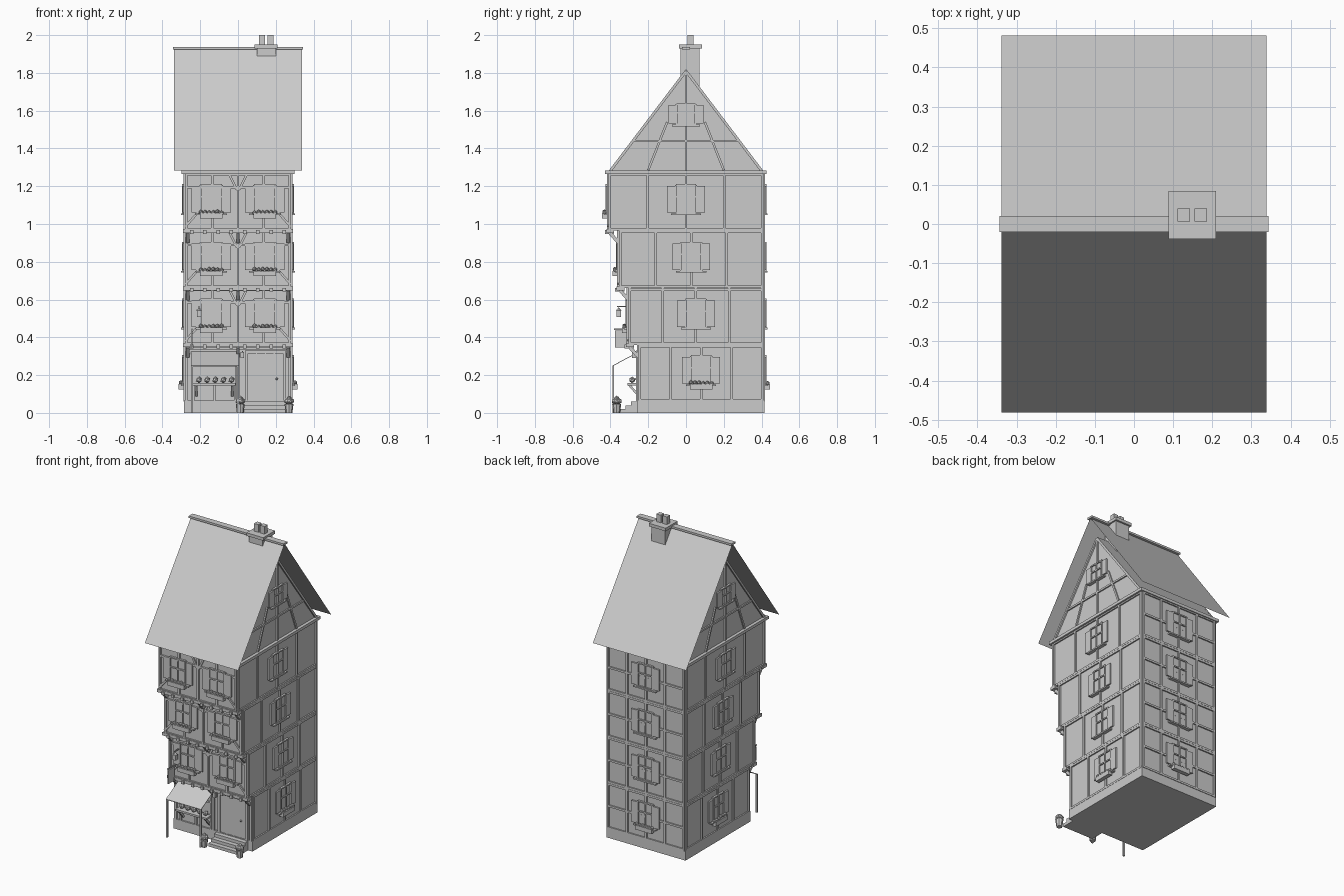
import bpy, bmesh, math, random
from mathutils import Matrix, Vector

if "Cube" in bpy.data.objects:
    bpy.data.objects.remove(bpy.data.objects["Cube"])

random.seed(4)
parts = {}
I = Matrix.Identity(4)


def bm_of(name):
    return parts.setdefault(name, bmesh.new())


def box(name, x0, x1, y0, y1, z0, z1, M=I):
    T = Matrix.Translation(((x0 + x1) / 2, (y0 + y1) / 2, (z0 + z1) / 2))
    S = Matrix.Diagonal((x1 - x0, y1 - y0, z1 - z0, 1))
    bmesh.ops.create_cube(bm_of(name), size=1, matrix=M @ T @ S)


def bar(name, p, q, w, d, M=I):
    """Rectangular bar from p to q, w wide and d deep."""
    p, q = Vector(p), Vector(q)
    v = q - p
    side = Vector((0, 1, 0)).cross(v)
    side = side.normalized() if side.length > 1e-6 else Vector((1, 0, 0))
    z = v.normalized()
    R = Matrix((side, z.cross(side), z)).transposed().to_4x4()
    S = Matrix.Diagonal((w, d, v.length, 1))
    bmesh.ops.create_cube(bm_of(name), size=1, matrix=M @ Matrix.Translation((p + q) / 2) @ R @ S)


def ball(name, c, r, M=I):
    bmesh.ops.create_icosphere(bm_of(name), subdivisions=1, radius=r, matrix=M @ Matrix.Translation(c))


def cone(name, c, r1, r2, h, n=8):
    bmesh.ops.create_cone(bm_of(name), cap_ends=True, segments=n, radius1=r1, radius2=r2,
                          depth=h, matrix=Matrix.Translation(c))


def prism(name, profile, x0, x1):
    """Extrude a (y, z) profile along x."""
    bm = bm_of(name)
    f = bm.faces.new([bm.verts.new((x0, y, z)) for y, z in profile])
    r = bmesh.ops.extrude_face_region(bm, geom=[f])
    vs = [g for g in r['geom'] if isinstance(g, bmesh.types.BMVert)]
    bmesh.ops.translate(bm, verts=vs, vec=(x1 - x0, 0, 0))
    bmesh.ops.recalc_face_normals(bm, faces=bm.faces)


def facade(angle, x, y):
    # local x runs along the wall, local -y points outwards
    return Matrix.Translation((x, y, 0)) @ Matrix.Rotation(math.radians(angle), 4, 'Z')


def flower_box(M, u, z):
    box('flower_boxes', u - .06, u + .06, -.034, -.008, z, z + .028, M)
    for i in range(6):
        ball('flowers', (u - .055 + i * .022, -.022, z + .034 + random.uniform(-.004, .004)), .012, M)


def window(M, u, z, h=.15, w=.2, flowers=False):
    a, b = w * .27, w / 2
    box('window_panes', u - a, u + a, -.008, 0, z, z + h, M)
    for s in (-1, 1):
        bar('window_frames', (u + s * a, -.009, z), (u + s * a, -.009, z + h), .01, .014, M)
        box('shutters', u + min(s * a, s * b), u + max(s * a, s * b), -.014, -.004, z + .004, z + h - .006, M)
    bar('window_frames', (u, -.009, z), (u, -.009, z + h), .007, .012, M)
    for f in (.0, .58, 1):
        bar('window_frames', (u - a, -.009, z + h * f), (u + a, -.009, z + h * f), .008, .013, M)
    box('window_sills', u - b * .8, u + b * .8, -.022, 0, z - .01, z - .001, M)
    if flowers:
        flower_box(M, u, z - .028)


def timber(M, half, z0, z1, rails, braces):
    h = z1 - z0
    for f in (-1, -.5, 0, .5, 1):
        u = f * (half - .006)
        bar('timber_posts', (u, -.003, z0), (u, -.003, z1), .013, .012, M)
    for z in (z0 + .007, z1 - .007) + tuple(z0 + h * r for r in rails):
        bar('timber_rails', (-half, -.003, z), (half, -.003, z), .013, .011, M)
    if braces:
        for s in (-1, 1):
            bar('timber_braces', (s * half, -.003, z0 + .02), (s * (half - .08), -.003, z0 + .11), .012, .01, M)
            bar('timber_braces', (s * .005, -.003, z1 - .09), (s * .045, -.003, z1 - .01), .012, .01, M)


W, BACK = .28, .41
fronts = [-.25, -.305, -.355, -.41]
levels = [.06, .36, .66, .965, 1.27]

# Plinth and storeys, each one jettied out at the front
box('plinth', -.287, .287, -.26, .415, 0, .065)
for i, yf in enumerate(fronts):
    z0, z1 = levels[i], levels[i + 1]
    mid, half = (yf + BACK) / 2, (BACK - yf) / 2
    box('storey_walls', -W, W, yf, BACK, z0, z1)
    F, B = facade(0, 0, yf), facade(180, 0, BACK)
    sides = [facade(90, W, mid), facade(-90, -W, mid)]
    wz = levels[i] + .092
    timber(B, W, z0, z1, (.5,), False)
    window(B, 0, wz, flowers=(i == 0))
    for S in sides:
        timber(S, half, z0, z1, (), False)
        window(S, 0, wz, flowers=(i == 0))
    if i:
        timber(F, W, z0, z1, (.75,), True)
        for u in (-.142, .142):
            window(F, u, wz, w=.21, flowers=True)
        # Jetty beam, joist ends and corbels
        box('jetty_beams', -.292, .292, yf - .012, yf + .03, z0 - .012, z0 + .008)
        for k in range(8):
            u = -.245 + k * .07
            box('joist_ends', u - .009, u + .009, yf - .02, yf + .03, z0 - .018, z0 + .002)
        for u in (-.265, 0, .265):
            bar('corbels', (u, yf + .05, z0 - .06), (u, yf + .005, z0 - .01), .018, .018)
    else:
        for u in (-.273, 0, .273):
            bar('timber_posts', (u, -.003, z0), (u, -.003, z1), .016, .014, F)
        bar('timber_rails', (-W, -.003, z1 - .02), (W, -.003, z1 - .02), .014, .012, F)

# Eaves plate and gable
box('eaves_plate', -.3, .3, -.428, .425, 1.265, 1.284)
prism('gable_walls', [(-.41, 1.28), (.41, 1.28), (0, 1.82)], -W, W)
for a, x in ((90, W), (-90, -W)):
    G = facade(a, x, 0)
    bar('gable_timbers', (0, -.003, 1.28), (0, -.003, 1.8), .012, .012, G)
    bar('gable_timbers', (-.28, -.003, 1.44), (.28, -.003, 1.44), .012, .011, G)
    for s in (-1, 1):
        bar('gable_timbers', (s * .402, -.003, 1.28), (0, -.003, 1.81), .014, .014, G)
        bar('gable_timbers', (s * .2, -.003, 1.285), (s * .1, -.003, 1.54), .012, .01, G)
    window(G, 0, 1.527, h=.108, w=.185)

# Thin roof sheets and ridge cap
for s in (-1, 1):
    bm = bm_of('roof_front' if s < 0 else 'roof_back')
    c = [(-.338, 0, 1.93), (.338, 0, 1.93), (.338, s * .481, 1.283), (-.338, s * .481, 1.283)]
    bm.faces.new([bm.verts.new(v) for v in (c if s > 0 else c[::-1])])
    bm.normal_update()
    for f in bm.faces:
        if f.normal.z < 0:
            f.normal_flip()
box('ridge_cap', -.343, .343, -.02, .02, 1.925, 1.938)

# Chimney
box('chimney_shaft', .1, .2, -.03, .072, 1.72, 1.935)
box('chimney_cap', .088, .21, -.038, .084, 1.93, 1.95)
for x in (.127, .171):
    box('chimney_pots', x - .016, x + .016, .007, .039, 1.95, 2.0)

# Door with frame, planks, handle and steps
box('door', .05, .24, -.256, -.25, .065, .315)
for x in (.045, .245):
    box('door_frame', x - .008, x + .008, -.264, -.25, .06, .325)
box('door_frame', .037, .253, -.264, -.25, .315, .33)
for x in (.098, .145, .192):
    box('door_planks', x - .003, x + .003, -.259, -.255, .065, .315)
ball('door_handle', (.205, -.263, .18), .007)
for i in range(3):
    box('door_steps', .03, .255, -.35 + i * .03, -.255, i * .02, i * .02 + .02)

# Planters beside the steps
for x in (.012, .27):
    cone('planters', (x, -.367, .024), .018, .024, .048)
    for k in range(5):
        t = k * math.tau / 5
        ball('planter_leaves', (x + .012 * math.cos(t), -.367 + .012 * math.sin(t), .062), .017)
    ball('planter_leaves', (x, -.367, .076), .015)

# Market stall: awning, posts, counter, goods, shop opening
prism('awning', [(-.25, .325), (-.39, .25), (-.39, .246), (-.25, .321)], -.25, .005)
for x in (-.244, -.001):
    box('awning_posts', x - .005, x + .005, -.39, -.38, 0, .25)
box('shop_window', -.235, -.015, -.255, -.25, .16, .3)
for x in (-.235, -.125, -.015):
    box('shop_frame', x - .005, x + .005, -.262, -.25, .065, .31)
for z in (.155, .24, .305):
    box('shop_frame', -.24, -.01, -.262, -.25, z - .005, z + .005)
box('stall_counter', -.238, -.012, -.31, -.25, .145, .157)
for x in (-.22, -.03):
    bar('counter_brackets', (x, -.25, .09), (x, -.3, .147), .012, .012)
for k in range(5):
    ball('stall_goods', (-.206 + k * .043, -.285, .175), .017)

# Hanging lantern and sign beside the first storey, small door lamp
box('lantern_bracket', -.209, -.203, -.365, -.305, .56, .566)
box('lantern', -.218, -.194, -.368, -.344, .508, .542)
cone('lantern_roof', (-.206, -.356, .548), .018, .003, .014, 4)
box('lantern_bracket', -.208, -.204, -.358, -.354, .55, .563)
box('hanging_sign', -.248, -.24, -.377, -.312, .346, .435)
box('sign_bracket', -.247, -.241, -.38, -.305, .44, .447)
box('door_lamp', .014, .032, -.285, -.265, .29, .322)
box('door_lamp', .02, .026, -.275, -.25, .322, .328)

for name, bm in parts.items():
    me = bpy.data.meshes.new(name)
    bm.to_mesh(me)
    bm.free()
    bpy.context.collection.objects.link(bpy.data.objects.new(name, me))
